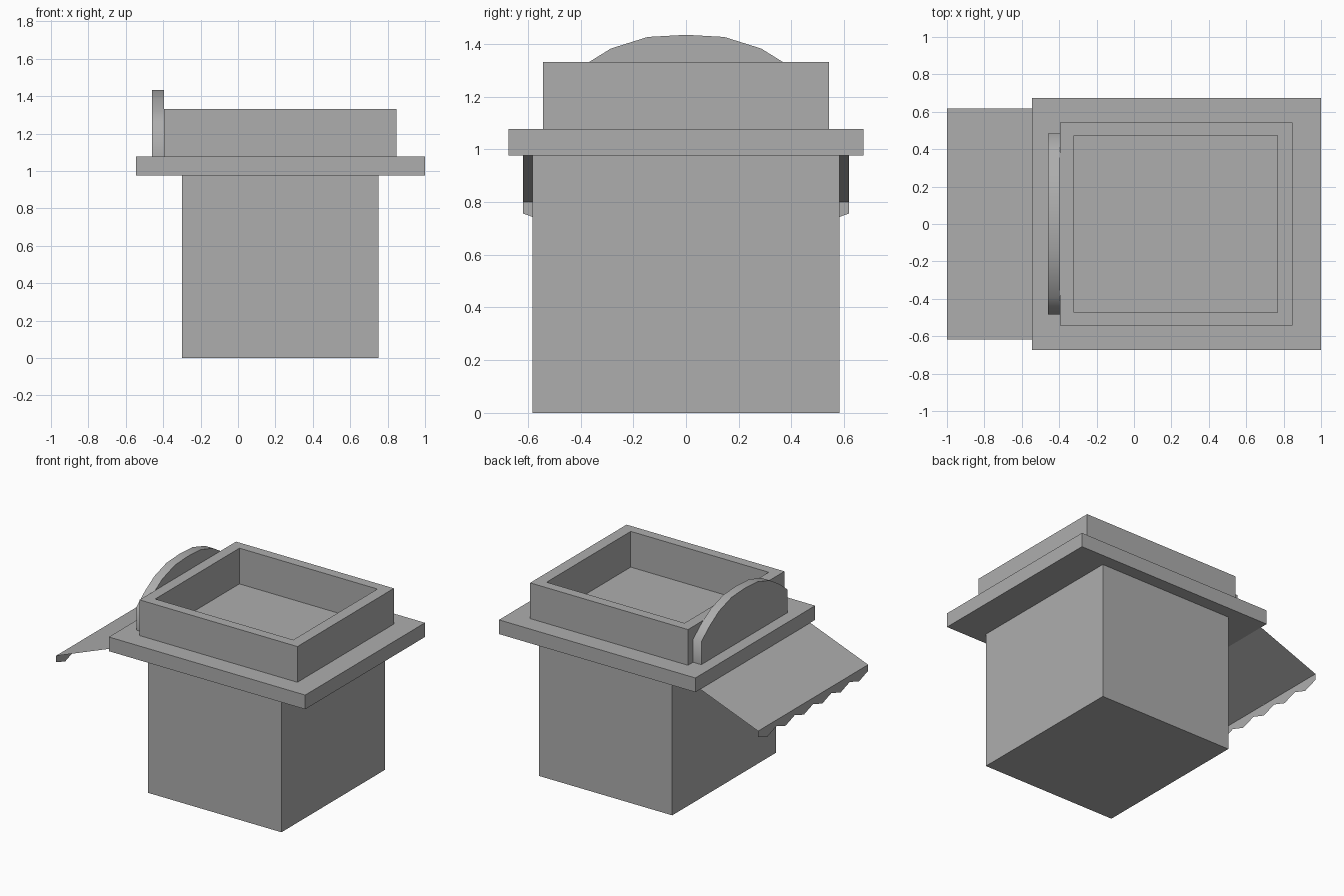
import bpy
import bmesh
import math

old = bpy.data.objects.get("Cube")
if old:
    bpy.data.objects.remove(old, do_unlink=True)

# One mid grey for the whole model
GREY = (0.42, 0.42, 0.42, 1)
grey = bpy.data.materials.new("mid_grey")
grey.use_nodes = True
grey.diffuse_color = GREY
grey.node_tree.nodes["Principled BSDF"].inputs["Base Color"].default_value = GREY


def finish(name, bm, recalc=True):
    if recalc:
        bmesh.ops.recalc_face_normals(bm, faces=bm.faces)
    mesh = bpy.data.meshes.new(name)
    bm.to_mesh(mesh)
    bm.free()
    mesh.materials.append(grey)
    obj = bpy.data.objects.new(name, mesh)
    bpy.context.collection.objects.link(obj)
    return obj


def rect(bm, x0, x1, half_y, z):
    return [bm.verts.new((x, y, z)) for x, y in
            ((x0, -half_y), (x1, -half_y), (x1, half_y), (x0, half_y))]


def bridge(bm, a, b):
    for i in range(len(a)):
        j = (i + 1) % len(a)
        bm.faces.new((a[i], a[j], b[j], b[i]))


def box(name, x0, x1, half_y, z0, z1):
    bm = bmesh.new()
    low, high = rect(bm, x0, x1, half_y, z0), rect(bm, x0, x1, half_y, z1)
    bridge(bm, low, high)
    bm.faces.new(low)
    bm.faces.new(high)
    return finish(name, bm)


SLAB_LOW, SLAB_TOP, RIM_TOP = 0.976, 1.077, 1.331

# Main block and overhanging roof slab
box("building_body", -0.3, 0.75, 0.583, 0, SLAB_LOW)
box("roof_slab", -0.545, 1.0, 0.673, SLAB_LOW, SLAB_TOP)

# Hollow parapet frame: four nested loops joined in a ring
bm = bmesh.new()
outer, inner = (-0.395, 0.847, 0.542), (-0.32, 0.766, 0.473)
loops = [rect(bm, *size, z) for size, z in
         ((outer, SLAB_TOP), (outer, RIM_TOP), (inner, RIM_TOP), (inner, SLAB_TOP))]
for i in range(4):
    bridge(bm, loops[i], loops[(i + 1) % 4])
finish("roof_parapet", bm)

# Arched sign board: mirrored half profile, extruded in x
half = [(0.145, 1.426), (0.285, 1.382), (0.39, 1.317), (0.485, 1.24), (0.485, SLAB_TOP)]
profile = [(-y, z) for y, z in reversed(half)] + [(0, 1.434)] + half
bm = bmesh.new()
back = [bm.verts.new((-0.46, y, z)) for y, z in profile]
front = [bm.verts.new((-0.395, y, z)) for y, z in profile]
bridge(bm, back, front)
bm.faces.new(back)
bm.faces.new(front)
sign = finish("arched_sign", bm)
bpy.context.view_layer.objects.active = sign
sign.select_set(True)
bpy.ops.object.shade_smooth_by_angle(angle=math.radians(60))

# Sloping awning sheet
W, EDGE_X, EDGE_Z = 0.618, -1.0, 0.8
bm = bmesh.new()
bm.faces.new([bm.verts.new(p) for p in
              ((EDGE_X, -W, EDGE_Z), (-0.545, -W, SLAB_LOW),
               (-0.545, W, SLAB_LOW), (EDGE_X, W, EDGE_Z))])
finish("awning", bm, recalc=False)

# Hanging valance with a zigzag lower edge, facing outward (-x)
TEETH = 6
step = W / TEETH
bm = bmesh.new()
pairs = []
for n in range(2 * TEETH + 1):
    y = -W + n * step
    pairs.append((bm.verts.new((EDGE_X, y, EDGE_Z)),
                  bm.verts.new((EDGE_X, y, 0.72 if n % 2 else 0.756))))
for (t0, b0), (t1, b1) in zip(pairs, pairs[1:]):
    bm.faces.new((t0, t1, b1, b0))
finish("awning_valance", bm, recalc=False)
